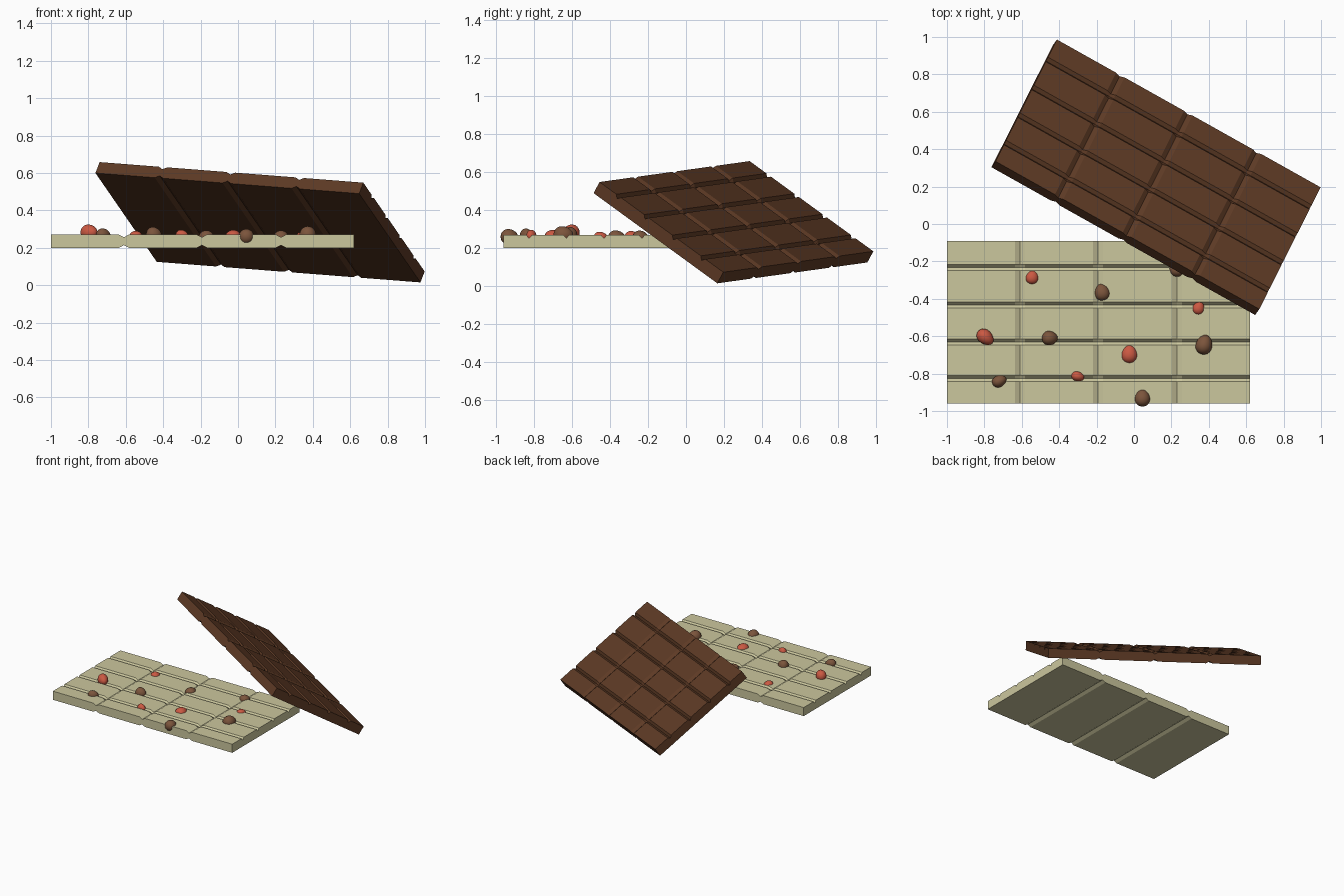
import bpy, bmesh, math
from mathutils import Matrix, Vector, Euler

if "Cube" in bpy.data.objects:
    bpy.data.objects.remove(bpy.data.objects["Cube"])

L, W, T = 1.62, 0.87, 0.07          # bar length, width, thickness
X_GROOVES = (0.39, 0.807, 1.23)     # across the bar, on both faces
Y_GROOVES = (0.134, 0.330, 0.528, 0.728)  # along the bar, top face only


def material(name, color):
    m = bpy.data.materials.new(name)
    m.diffuse_color = (*color, 1)
    m.use_nodes = True
    m.node_tree.nodes["Principled BSDF"].inputs["Base Color"].default_value = m.diffuse_color
    return m


def stations(length, grooves, half, depth):
    """Positions along one axis paired with groove depth."""
    out = [(0, 0)]
    for g in grooves:
        out += [(g - half, 0), (g, depth), (g + half, 0)]
    return out + [(length, 0)]


def chocolate_bar(name, mat, matrix):
    xs = stations(L, X_GROOVES, 0.026, 0.014)
    ys = stations(W, Y_GROOVES, 0.016, 0.018)
    nx, ny = len(xs), len(ys)
    bm = bmesh.new()
    top = [[bm.verts.new((x, y, T - max(dx, dy))) for y, dy in ys] for x, dx in xs]
    bot = [[bm.verts.new((x, y, dx)) for y, dy in ys] for x, dx in xs]
    for i in range(nx - 1):
        for j in range(ny - 1):
            for g in (top, bot):
                bm.faces.new((g[i][j], g[i + 1][j], g[i + 1][j + 1], g[i][j + 1]))
    # side walls around the rim
    rim = [(i, 0) for i in range(nx)] + [(nx - 1, j) for j in range(1, ny)]
    rim += [(i, ny - 1) for i in range(nx - 2, -1, -1)] + [(0, j) for j in range(ny - 2, 0, -1)]
    for (a, b), (c, d) in zip(rim, rim[1:] + rim[:1]):
        bm.faces.new((bot[a][b], bot[c][d], top[c][d], top[a][b]))
    bmesh.ops.recalc_face_normals(bm, faces=bm.faces)
    me = bpy.data.meshes.new(name)
    bm.to_mesh(me)
    bm.free()
    me.materials.append(mat)
    ob = bpy.data.objects.new(name, me)
    ob.matrix_world = matrix
    bpy.context.collection.objects.link(ob)


def nut(name, mat, x, y, z, size, turn):
    """Slightly egg-shaped smooth piece."""
    bm = bmesh.new()
    bmesh.ops.create_uvsphere(bm, u_segments=20, v_segments=12, radius=1)
    for v in bm.verts:
        taper = 1 - 0.14 * v.co.x
        v.co = Vector((v.co.x * size[0], v.co.y * size[1] * taper, v.co.z * size[2] * taper))
    for f in bm.faces:
        f.smooth = True
    me = bpy.data.meshes.new(name)
    bm.to_mesh(me)
    bm.free()
    me.materials.append(mat)
    ob = bpy.data.objects.new(name, me)
    ob.location = (x, y, z)
    ob.rotation_euler = Euler((0, 0, math.radians(turn)))
    bpy.context.collection.objects.link(ob)


white = material("white_chocolate", (0.60, 0.57, 0.34))
dark = material("dark_chocolate", (0.11, 0.042, 0.018))
berry = material("berry", (0.60, 0.10, 0.055))
hazel = material("hazelnut", (0.20, 0.09, 0.045))

# flat white bar
chocolate_bar("white_bar", white, Matrix.Translation((-1, -0.96, 0.20)))

# dark bar leaning on the white one
ax = Vector((1.41, -0.79, -0.11)).normalized()
az = ax.cross(Vector((0.33, 0.65, -0.475))).normalized()
ay = az.cross(ax)
corner = Vector((-0.74, 0.335, 0.658)) - az * T
chocolate_bar("dark_bar", dark,
              Matrix.Translation(corner) @ Matrix((ax, ay, az)).transposed().to_4x4())

# berries and nuts: x, y, z, half sizes, turn
berries = [
    (-0.545, -0.285, 0.262, (0.037, 0.034, 0.028), 80),
    (0.345, -0.450, 0.258, (0.036, 0.032, 0.028), 70),
    (-0.795, -0.605, 0.282, (0.050, 0.038, 0.042), -40),
    (-0.025, -0.695, 0.258, (0.050, 0.043, 0.037), 90),
    (-0.300, -0.815, 0.264, (0.035, 0.026, 0.032), -15),
]
nuts = [
    (-0.170, -0.365, 0.257, (0.046, 0.040, 0.036), 100),
    (-0.450, -0.610, 0.268, (0.042, 0.038, 0.043), 0),
    (0.375, -0.645, 0.269, (0.053, 0.044, 0.046), 75),
    (-0.720, -0.840, 0.267, (0.040, 0.031, 0.036), 25),
    (0.045, -0.930, 0.260, (0.046, 0.041, 0.040), 90),
    (0.230, -0.240, 0.256, (0.042, 0.040, 0.036), 90),
]
for i, p in enumerate(berries):
    nut(f"berry_{i + 1}", berry, *p)
for i, p in enumerate(nuts):
    nut(f"hazelnut_{i + 1}", hazel, *p)
